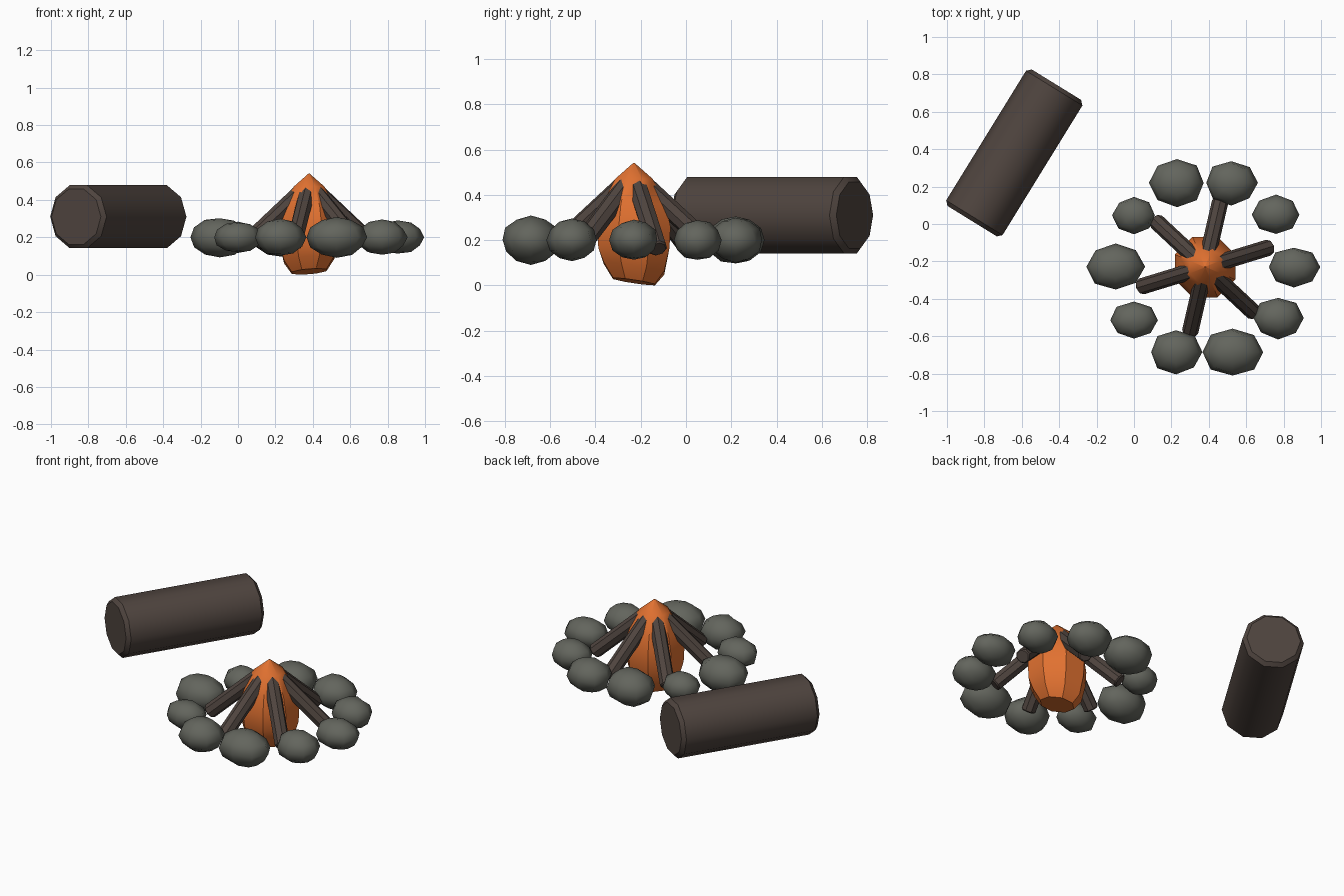
import bpy, bmesh, math, random
from mathutils import Vector

if "Cube" in bpy.data.objects:
    bpy.data.objects.remove(bpy.data.objects["Cube"])

random.seed(4)
CX, CY = 0.38, -0.23          # centre of the fire


def material(name, rgb):
    m = bpy.data.materials.new(name)
    m.diffuse_color = (*rgb, 1)
    m.use_nodes = True
    m.node_tree.nodes["Principled BSDF"].inputs["Base Color"].default_value = m.diffuse_color
    return m


STONE = material("grey stone", (0.125, 0.13, 0.11))
BARK = material("dark bark", (0.078, 0.058, 0.049))
FLAME = material("orange flame", (0.75, 0.165, 0.03))


def finish(name, bm, mat, angle):
    bmesh.ops.recalc_face_normals(bm, faces=bm.faces)
    mesh = bpy.data.meshes.new(name)
    bm.to_mesh(mesh)
    bm.free()
    mesh.materials.append(mat)
    ob = bpy.data.objects.new(name, mesh)
    bpy.context.collection.objects.link(ob)
    bpy.ops.object.select_all(action='DESELECT')
    ob.select_set(True)
    bpy.context.view_layer.objects.active = ob
    bpy.ops.object.shade_smooth_by_angle(angle=math.radians(angle))
    return ob


def loft(bm, rings):
    """Skin a list of equal-sized rings and cap both ends."""
    loops = [[bm.verts.new(p) for p in ring] for ring in rings]
    n = len(loops[0])
    for a, b in zip(loops, loops[1:]):
        for i in range(n):
            j = (i + 1) % n
            bm.faces.new((a[i], a[j], b[j], b[i]))
    bm.faces.new(loops[0])
    bm.faces.new(loops[-1])
    return loops


def log(name, start, end, radius, sides, chamfer):
    """Round timber with chamfered ends and a flat side facing up."""
    start, end = Vector(start), Vector(end)
    d = (end - start).normalized()
    side = d.cross(Vector((0, 0, 1))).normalized()
    up = side.cross(d)
    rings = []
    for c, r in ((start, radius - chamfer), (start + d * chamfer, radius),
                 (end - d * chamfer, radius), (end, radius - chamfer)):
        rings.append([c + r * (math.cos(t) * side + math.sin(t) * up)
                      for t in (2 * math.pi * i / sides for i in range(sides))])
    bm = bmesh.new()
    loft(bm, rings)
    return finish(name, bm, BARK, 40)


# Seat log lying beside the fire
log("seat_log", (-0.865, 0.015, 0.31), (-0.415, 0.745, 0.31), 0.177, 10, 0.022)

# Six sticks leaning together
for k in range(6):
    a = math.radians(17 + 60 * k)
    c, s = math.cos(a), math.sin(a)
    log(f"stick_{k + 1}", (CX + 0.36 * c, CY + 0.36 * s, 0.16),
        (CX + 0.045 * c, CY + 0.045 * s, 0.445), 0.044, 8, 0.007)

# Flame: a pointed teardrop with a tilted base
bm = bmesh.new()
rings = []
for z, r in ((0.025, 0.10), (0.08, 0.145), (0.165, 0.17), (0.26, 0.175),
             (0.36, 0.15), (0.47, 0.09), (0.54, 0.004)):
    ring = []
    for i in range(8):
        t = 2 * math.pi * (i + 0.5) / 8
        x, y = r * math.cos(t), r * math.sin(t)
        tilt = -0.15 * y + 0.08 * x if z < 0.1 else 0
        ring.append((CX + x, CY + y, z + tilt))
    rings.append(ring)
loft(bm, rings)
low = min(v.co.z for v in bm.verts)
for v in bm.verts:
    if v.co.z < 0.06:
        v.co.z -= low
finish("flame", bm, FLAME, 30)

# Ring of ten stones: x, y, half width, half depth
stones = [(0.23, 0.22, 0.148, 0.13), (0.52, 0.22, 0.14, 0.12),
          (0.76, 0.05, 0.13, 0.108), (0.855, -0.23, 0.138, 0.108),
          (0.77, -0.503, 0.136, 0.113), (0.527, -0.685, 0.163, 0.13),
          (0.225, -0.685, 0.14, 0.12), (0.0, -0.515, 0.13, 0.10),
          (-0.098, -0.228, 0.158, 0.128), (0.0, 0.047, 0.116, 0.10)]
for k, (x, y, rx, ry) in enumerate(stones):
    bm = bmesh.new()
    bmesh.ops.create_uvsphere(bm, u_segments=8, v_segments=6, radius=1)
    for v in bm.verts:
        j = random.uniform(0.95, 1.02)
        v.co = Vector((x + v.co.x * rx * j, y + v.co.y * ry * j,
                       0.2 + v.co.z * ry * 0.83 * j))
    finish(f"stone_{k + 1}", bm, STONE, 60)
